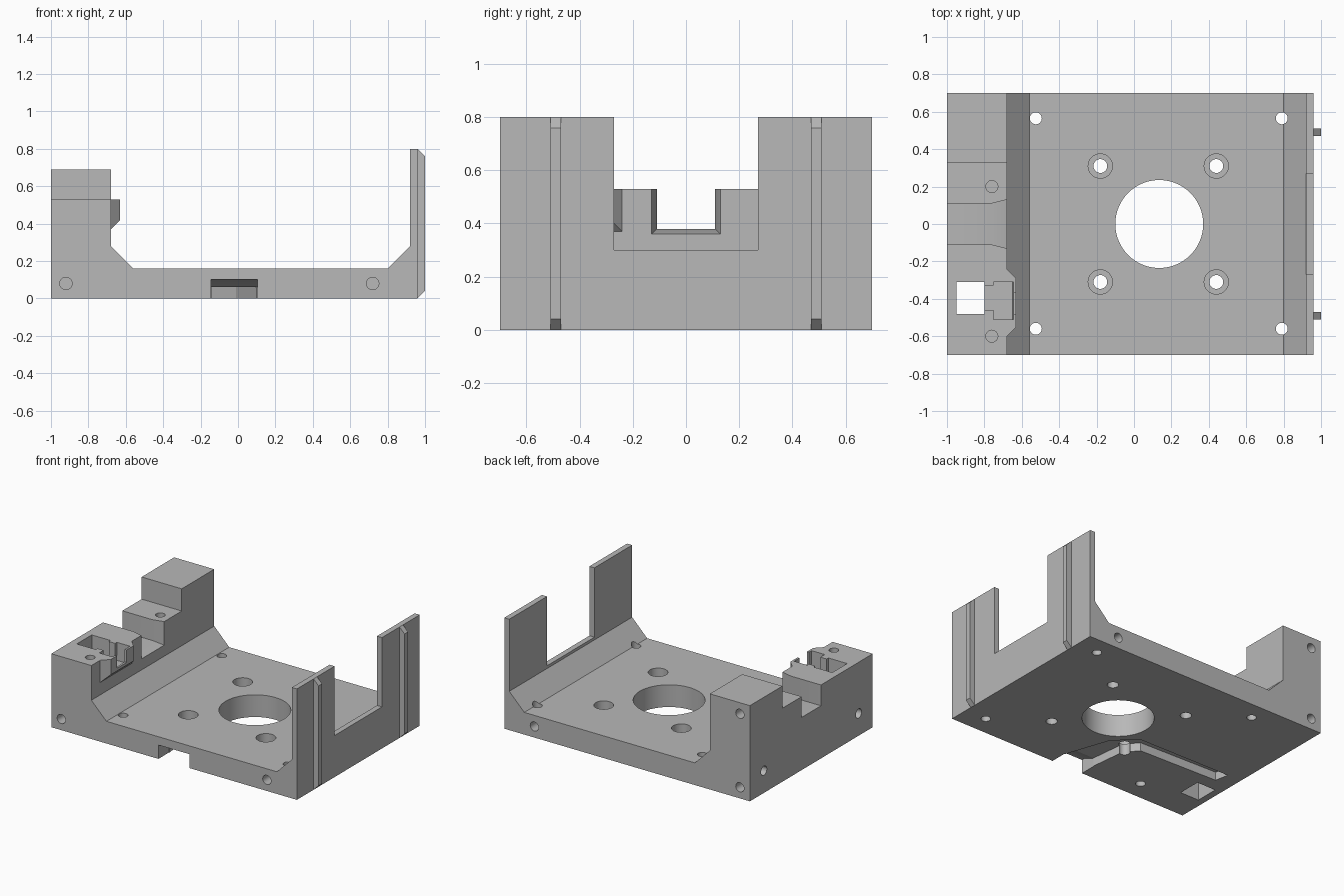
import bpy
import bmesh
import math
from mathutils import Vector

cube = bpy.data.objects.get("Cube")
if cube:
    bpy.data.objects.remove(cube, do_unlink=True)

grey = bpy.data.materials.new("plain grey")
grey.use_nodes = True
grey.diffuse_color = (0.48, 0.48, 0.48, 1)
grey.node_tree.nodes["Principled BSDF"].inputs["Base Color"].default_value = (0.48, 0.48, 0.48, 1)


def finish(name, bm):
    bmesh.ops.recalc_face_normals(bm, faces=bm.faces)
    mesh = bpy.data.meshes.new(name)
    bm.to_mesh(mesh)
    bm.free()
    mesh.materials.append(grey)
    obj = bpy.data.objects.new(name, mesh)
    bpy.context.collection.objects.link(obj)
    return obj


def prism(name, outline, axis, lo, hi):
    """Extrude an outline along y (points are x, z) or z (points are x, y)."""
    bm = bmesh.new()
    place = (lambda a, b: (a, lo, b)) if axis == "y" else (lambda a, b: (a, b, lo))
    face = bm.faces.new([bm.verts.new(place(a, b)) for a, b in outline])
    out = bmesh.ops.extrude_face_region(bm, geom=[face])
    moved = [v for v in out["geom"] if isinstance(v, bmesh.types.BMVert)]
    shift = (0, hi - lo, 0) if axis == "y" else (0, 0, hi - lo)
    bmesh.ops.translate(bm, verts=moved, vec=shift)
    return finish(name, bm)


def hull(name, points):
    bm = bmesh.new()
    for p in points:
        bm.verts.new(p)
    bmesh.ops.convex_hull(bm, input=bm.verts)
    bmesh.ops.dissolve_limit(bm, angle_limit=0.01, verts=bm.verts, edges=bm.edges)
    return finish(name, bm)


def box(name, x0, x1, y0, y1, z0, z1):
    return prism(name, [(x0, y0), (x1, y0), (x1, y1), (x0, y1)], "z", z0, z1)


def rod(name, start, end, radius, sides=32):
    a, b = Vector(start), Vector(end)
    bm = bmesh.new()
    bmesh.ops.create_cone(bm, cap_ends=True, segments=sides, radius1=radius,
                          radius2=radius, depth=(b - a).length)
    turn = (b - a).to_track_quat("Z", "Y").to_matrix().to_4x4()
    bm.transform(turn)
    bmesh.ops.translate(bm, verts=bm.verts, vec=(a + b) / 2)
    return finish(name, bm)


# Bracket body: floor plate, thick left block, thin right wall, sloped corners
body = prism("mounting_bracket", [
    (-1, 0), (0.96, 0), (0.96, 0.80), (0.92, 0.80), (0.92, 0.28), (0.80, 0.16),
    (-0.56, 0.16), (-0.68, 0.28), (-0.68, 0.69), (-1, 0.69)], "y", -0.70, 0.70)


def combine(tool, operation="DIFFERENCE"):
    mod = body.modifiers.new("combine", "BOOLEAN")
    mod.operation = operation
    mod.solver = "EXACT"
    mod.object = tool
    bpy.context.view_layer.update()
    graph = bpy.context.evaluated_depsgraph_get()
    mesh = bpy.data.meshes.new_from_object(body.evaluated_get(graph))
    body.modifiers.clear()
    body.data = mesh
    bpy.data.objects.remove(tool, do_unlink=True)


# Guide ribs on the outer wall
for y in (-0.49, 0.49):
    combine(prism("guide_rib", [(0.94, 0.02), (0.96, 0), (1.0, 0.04), (1.0, 0.76),
                                (0.96, 0.80), (0.94, 0.78)], "y", y - 0.02, y + 0.02), "UNION")

# Switch boss on the inside of the left block
combine(hull("switch_boss",
             [(-0.72, y, z) for y in (-0.60, -0.24) for z in (0.37, 0.60)]
             + [(-0.68, y, z) for y in (-0.60, -0.24) for z in (0.37, 0.60)]
             + [(-0.63, y, z) for y in (-0.55, -0.29) for z in (0.42, 0.60)]), "UNION")

# Lower step of the left block and the gap in the right wall
combine(box("step_cut", -1.1, -0.55, -0.8, 0.33, 0.53, 0.9))
combine(box("wall_gap", 0.85, 1.1, -0.27, 0.27, 0.30, 0.9))

# Flared notch across the left block
combine(box("notch_cut", -1.1, -0.60, -0.11, 0.11, 0.38, 0.6))
combine(hull("notch_flare",
             [(-0.76, s * 0.11, z) for s in (-1, 1) for z in (0.38, 0.6)]
             + [(-0.66, s * 0.135, z) for s in (-1, 1) for z in (0.355, 0.6)]))

# Switch pocket with a through slot
combine(box("slot_cut", -0.95, -0.80, -0.48, -0.31, -0.1, 0.7))
combine(box("pocket_neck", -0.82, -0.73, -0.46, -0.33, 0.40, 0.7))
combine(box("pocket_head", -0.75, -0.645, -0.51, -0.31, 0.40, 0.7))
combine(box("pocket_mouth", -0.66, -0.60, -0.48, -0.37, 0.44, 0.7))

# Large centre opening, counterbored screw holes and corner holes
combine(rod("centre_cut", (0.135, 0, -0.1), (0.135, 0, 0.3), 0.235, 64))
for x in (-0.18, 0.44):
    for y in (-0.31, 0.31):
        combine(rod("screw_cut", (x, y, -0.1), (x, y, 0.3), 0.037))
        combine(rod("counterbore", (x, y, 0.08), (x, y, 0.3), 0.065))
for x in (-0.525, 0.79):
    for y in (-0.56, 0.565):
        combine(rod("corner_cut", (x, y, -0.1), (x, y, 0.3), 0.032))

# Blind holes in the front, back, left side and block top
for x, z, s in ((-0.92, 0.08, -1), (0.72, 0.08, -1), (-0.92, 0.08, 1),
                (0.72, 0.08, 1), (-0.92, 0.61, 1)):
    combine(rod("edge_hole", (x, s * 0.8, z), (x, s * 0.58, z), 0.033))
for y in (-0.54, 0.54):
    combine(rod("side_hole", (-1.1, y, 0.16), (-0.88, y, 0.16), 0.033))
for y in (-0.60, 0.20):
    combine(rod("top_hole", (-0.76, y, 0.40), (-0.76, y, 0.7), 0.032))

# Cable channel in the underside, with a raised mouth at the front
combine(prism("cable_channel", [
    (0.10, -0.8), (0.10, -0.58), (-0.01, -0.26), (-0.15, -0.12), (-0.89, -0.11),
    (-0.87, -0.21), (-0.25, -0.23), (-0.17, -0.32), (-0.14, -0.6), (-0.14, -0.8)],
    "z", -0.1, 0.06))
combine(hull("channel_mouth",
             [(x, y, z) for x in (-0.145, 0.105)
              for y, z in ((-0.8, -0.1), (-0.8, 0.10), (-0.68, 0.10), (-0.58, 0.06), (-0.58, -0.1))]))

# Smooth the round holes, keep the flat edges crisp
bpy.ops.object.select_all(action="DESELECT")
body.select_set(True)
bpy.context.view_layer.objects.active = body
bpy.ops.object.shade_smooth_by_angle(angle=math.radians(25))
